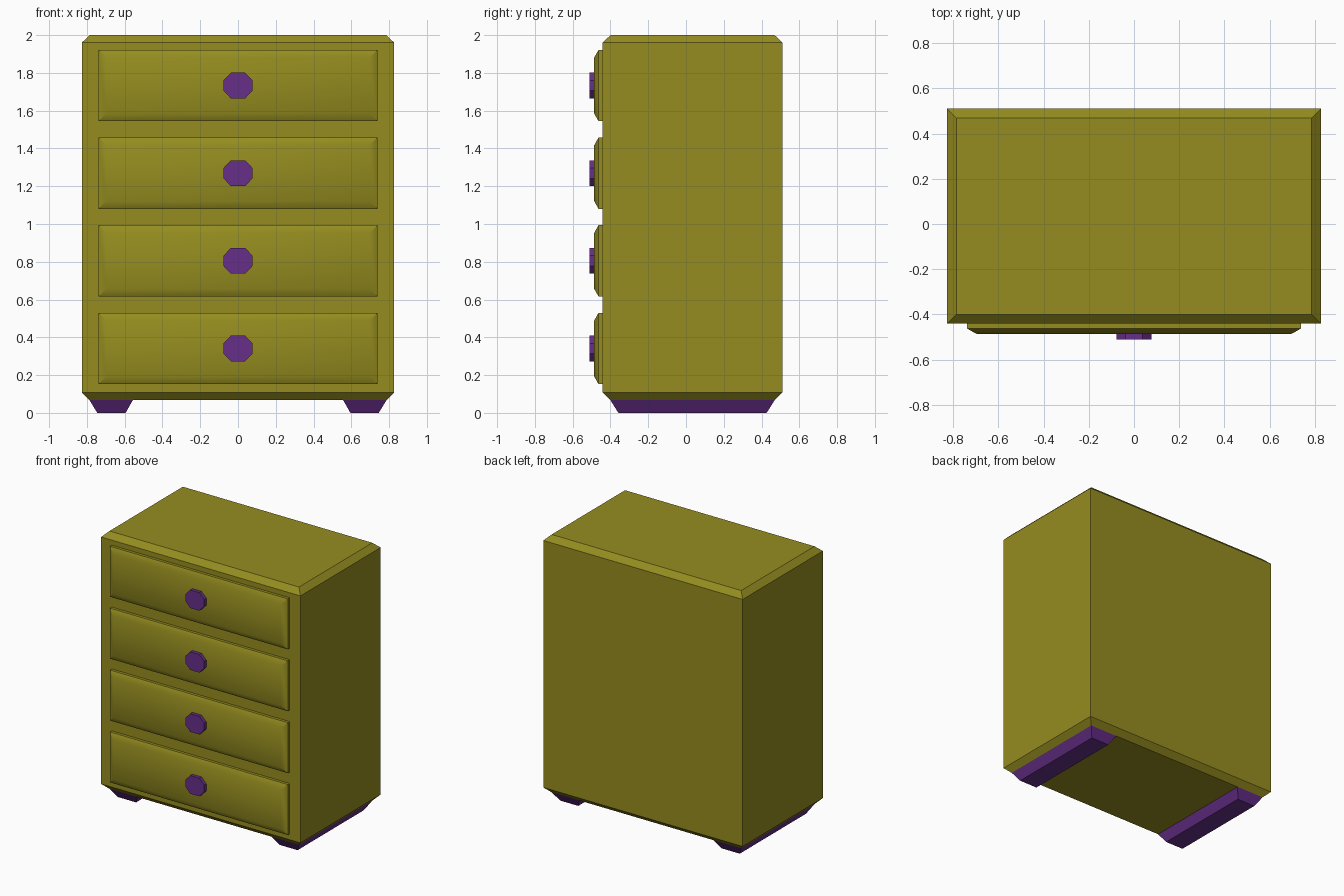
import bpy, bmesh, math

if "Cube" in bpy.data.objects:
    bpy.data.objects.remove(bpy.data.objects["Cube"])


def material(name, color):
    m = bpy.data.materials.new(name)
    m.diffuse_color = (*color, 1)
    m.use_nodes = True
    m.node_tree.nodes["Principled BSDF"].inputs["Base Color"].default_value = m.diffuse_color
    return m


OLIVE = material("olive", (0.30, 0.265, 0.014))
PURPLE = material("purple", (0.135, 0.028, 0.25))


def loft(name, rings, mat):
    """Capped solid through rings that share a point count."""
    bm = bmesh.new()
    loops = [[bm.verts.new(p) for p in ring] for ring in rings]
    n = len(loops[0])
    for a, b in zip(loops, loops[1:]):
        for i in range(n):
            j = (i + 1) % n
            bm.faces.new((a[i], a[j], b[j], b[i]))
    bm.faces.new(loops[0])
    bm.faces.new(loops[-1])
    bmesh.ops.recalc_face_normals(bm, faces=bm.faces)
    mesh = bpy.data.meshes.new(name)
    bm.to_mesh(mesh)
    bm.free()
    mesh.materials.append(mat)
    obj = bpy.data.objects.new(name, mesh)
    bpy.context.collection.objects.link(obj)
    return obj


def flat_rect(x0, x1, y0, y1, z):
    return [(x0, y0, z), (x1, y0, z), (x1, y1, z), (x0, y1, z)]


def front_rect(hx, hz, y, zc):
    return [(-hx, y, zc - hz), (hx, y, zc - hz), (hx, y, zc + hz), (-hx, y, zc + hz)]


# Cabinet with chamfered top and bottom rims
W, Y0, Y1, C = 0.827, -0.441, 0.51, 0.041
loft("cabinet", [
    flat_rect(-W + d, W - d, Y0 + d, Y1 - d, z)
    for z, d in ((0.067, C), (0.108, 0), (1.96, 0), (2.0, C))
], OLIVE)

# Runner feet, tapering towards the floor
for side, s in (("left", -1), ("right", 1)):
    loft(f"{side}_foot", [
        flat_rect(s * 0.557, s * 0.786, -0.40, 0.469, 0.067),
        flat_rect(s * 0.595, s * 0.745, -0.358, 0.427, 0),
    ], PURPLE)

for i in range(4):
    zc = 0.341 + i * 0.464
    # Drawer front with softly shaded bevel
    drawer = loft(f"drawer_{i + 1}", [
        front_rect(0.738 - d, 0.189 - d, y, zc)
        for y, d in ((-0.43, 0), (-0.463, 0), (-0.486, 0.041))
    ], OLIVE)
    bpy.ops.object.select_all(action='DESELECT')
    drawer.select_set(True)
    bpy.context.view_layer.objects.active = drawer
    bpy.ops.object.shade_smooth_by_angle(angle=math.radians(35))

    # Eight-sided knob
    outline = [(0.077, 0.027), (0.038, 0.068), (-0.038, 0.068), (-0.077, 0.027),
               (-0.077, -0.027), (-0.038, -0.068), (0.038, -0.068), (0.077, -0.027)]
    loft(f"knob_{i + 1}", [[(x, y, zc + z) for x, z in outline]
                           for y in (-0.48, -0.512)], PURPLE)
